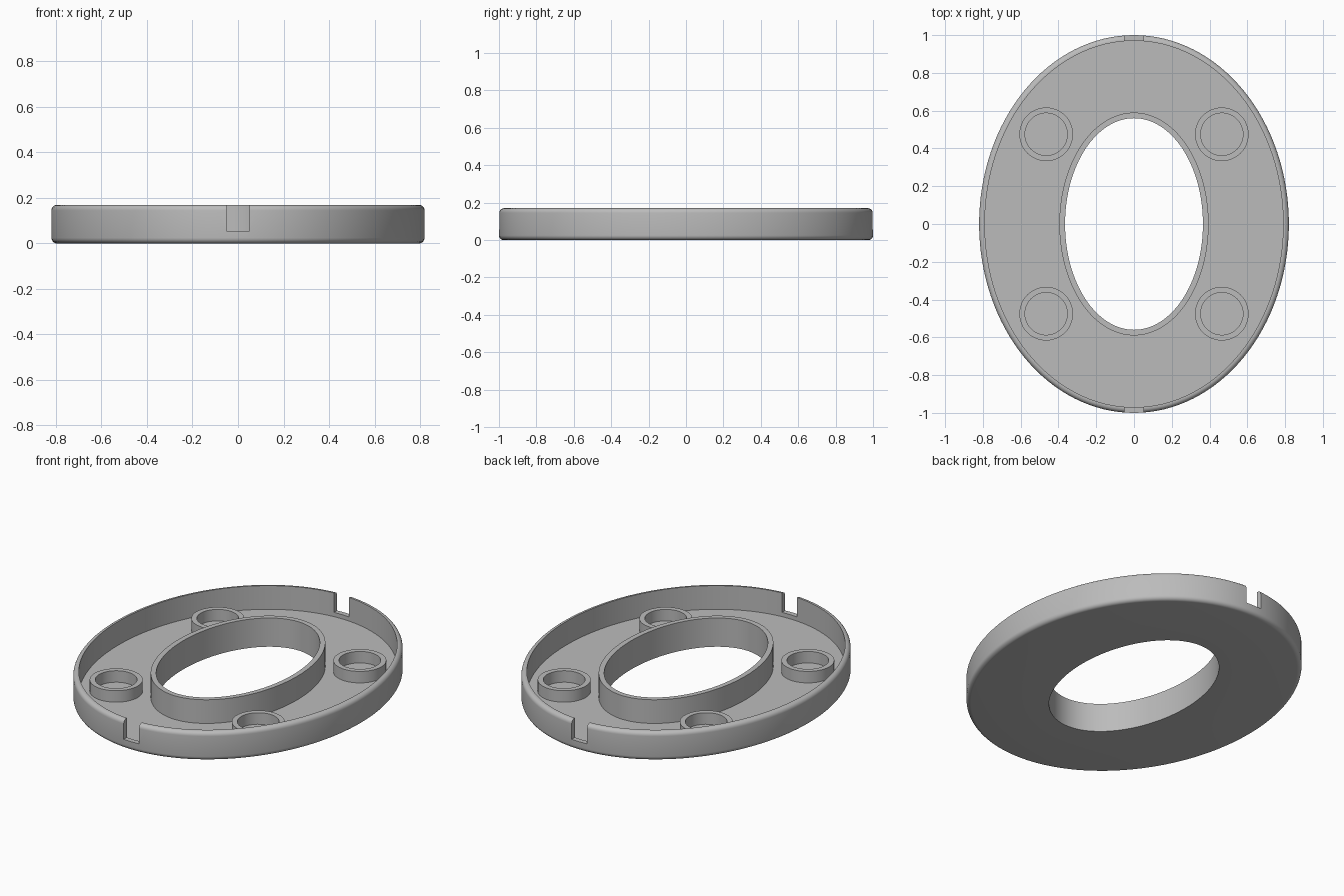
import bpy, bmesh
from math import cos, sin, pi

cube = bpy.data.objects.get("Cube")
if cube:
    bpy.data.objects.remove(cube, do_unlink=True)

grey = bpy.data.materials.new("plain grey")
grey.use_nodes = True
GREY = (0.5, 0.5, 0.5, 1)
grey.diffuse_color = GREY
grey.node_tree.nodes["Principled BSDF"].inputs["Base Color"].default_value = GREY


def lathe(name, profile, segments, location=(0, 0, 0)):
    """Sweep a closed profile of (x radius, y radius, z) around the z axis."""
    bm = bmesh.new()
    rings = []
    for i in range(segments):
        t = 2 * pi * i / segments
        rings.append([bm.verts.new((rx * cos(t), ry * sin(t), z)) for rx, ry, z in profile])
    n = len(profile)
    for i in range(segments):
        a, b = rings[i], rings[(i + 1) % segments]
        for j in range(n):
            k = (j + 1) % n
            bm.faces.new((a[j], b[j], b[k], a[k]))
    bmesh.ops.recalc_face_normals(bm, faces=bm.faces)
    mesh = bpy.data.meshes.new(name)
    bm.to_mesh(mesh)
    bm.free()
    mesh.materials.append(grey)
    obj = bpy.data.objects.new(name, mesh)
    obj.location = location
    bpy.context.collection.objects.link(obj)
    return obj


def activate(obj):
    bpy.ops.object.select_all(action='DESELECT')
    obj.select_set(True)
    bpy.context.view_layer.objects.active = obj


def smooth(obj):
    activate(obj)
    bpy.ops.object.shade_smooth_by_angle(angle=pi / 6)


HEIGHT, FLOOR, WALL, FILLET = 0.17, 0.03, 0.03, 0.025
OUT_X, OUT_Y = 0.82, 1.0
HOLE_X, HOLE_Y = 0.365, 0.56

# Oval tray: inner collar, floor and outer wall with rounded outer edges
profile = [
    (HOLE_X, HOLE_Y, 0), (HOLE_X, HOLE_Y, HEIGHT),
    (HOLE_X + WALL, HOLE_Y + WALL, HEIGHT), (HOLE_X + WALL, HOLE_Y + WALL, FLOOR),
    (OUT_X - WALL, OUT_Y - WALL, FLOOR), (OUT_X - WALL, OUT_Y - WALL, HEIGHT),
]
for center_z, start in ((HEIGHT - FILLET, pi / 2), (FILLET, 0)):
    for i in range(7):
        t = start - i * pi / 12
        inset = FILLET * (1 - cos(t))
        profile.append((OUT_X - inset, OUT_Y - inset, center_z + FILLET * sin(t)))
tray = lathe("oval_tray", profile, 128)

# Notches through the wall at the front and back
for side in (-1, 1):
    bpy.ops.mesh.primitive_cube_add(size=1, location=(0, side * 1.015, 0.155))
    cutter = bpy.context.object
    cutter.name = "notch_cutter"
    cutter.dimensions = (0.1, 0.13, 0.2)
    cutter.hide_render = True
    activate(tray)
    mod = tray.modifiers.new("notch", 'BOOLEAN')
    mod.operation = 'DIFFERENCE'
    mod.solver = 'EXACT'
    mod.object = cutter
    bpy.ops.object.modifier_apply(modifier=mod.name)
    bpy.data.objects.remove(cutter, do_unlink=True)
smooth(tray)

# Four round bosses standing on the floor
R_IN, R_OUT, BOSS_TOP = 0.112, 0.142, 0.098
for x, x_name in ((0.465, "left"), (-0.465, "right")):
    for y, y_name in ((-0.475, "front"), (0.475, "back")):
        tube = [(R_IN, R_IN, 0.02), (R_IN, R_IN, BOSS_TOP),
                (R_OUT, R_OUT, BOSS_TOP), (R_OUT, R_OUT, 0.02)]
        smooth(lathe(f"boss_{y_name}_{x_name}", tube, 48, (x, y, 0)))
